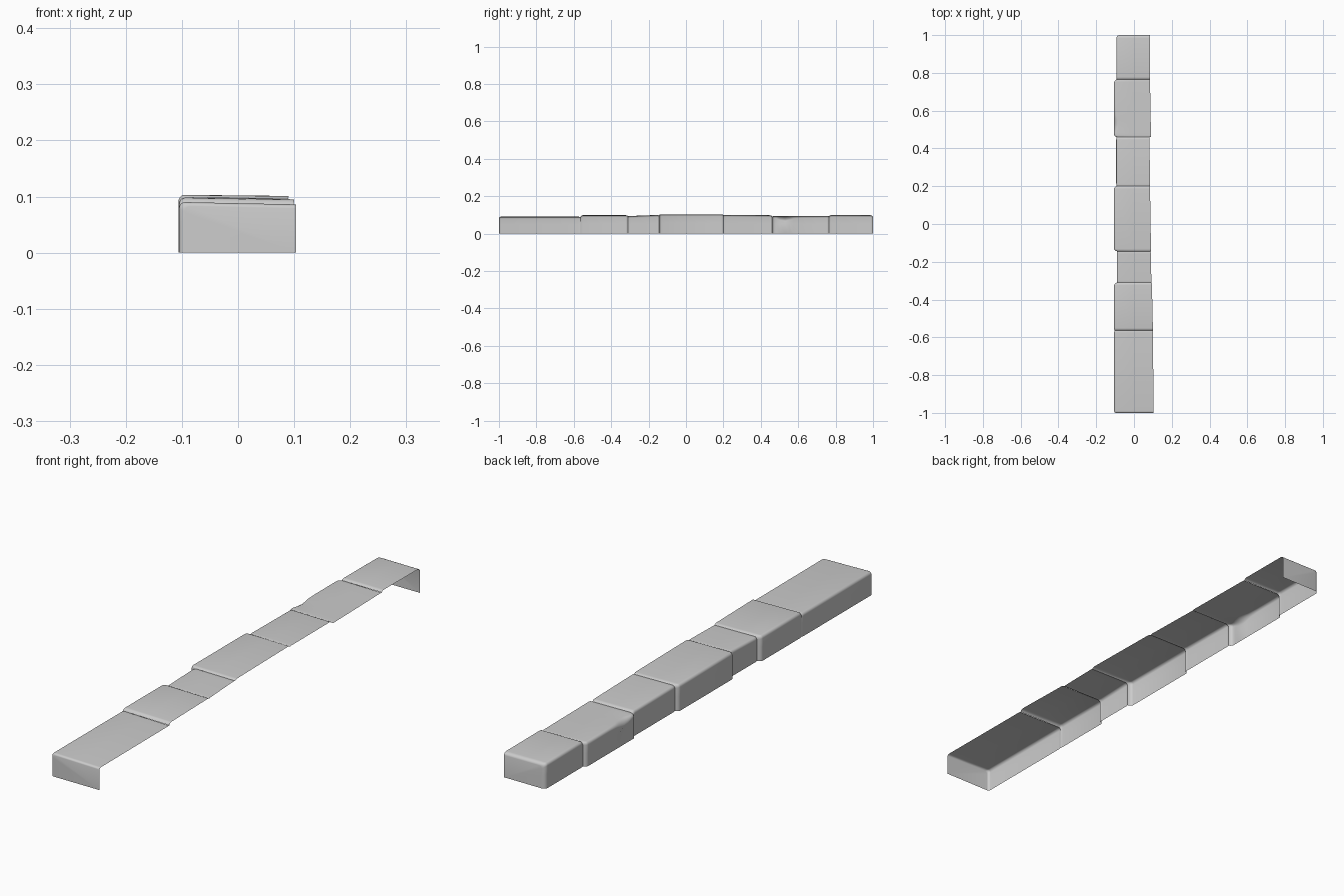
import bpy, bmesh, math

if "Cube" in bpy.data.objects:
    bpy.data.objects.remove(bpy.data.objects["Cube"])

# Each stone: y start, y end, left x, right x at start, right x at end, top z on left, start and end
STONES = [
    (-1.000, -0.565, -0.105, 0.103, 0.101, 0.090, 0.090),
    (-0.565, -0.310, -0.105, 0.100, 0.095, 0.098, 0.098),
    (-0.310, -0.145, -0.091, 0.092, 0.089, 0.094, 0.099),
    (-0.145, 0.200, -0.106, 0.090, 0.085, 0.103, 0.103),
    (0.200, 0.460, -0.094, 0.085, 0.082, 0.100, 0.098),
    (0.460, 0.765, -0.105, 0.090, 0.085, 0.093, 0.094),
    (0.765, 1.000, -0.093, 0.085, 0.085, 0.099, 0.098),
]
TILT = [0.004, 0.003, 0.002, 0.002, 0.002, 0.002, 0.001]  # drop of right edge


def section(y, xl, xr, z, tilt, r=0.011, dent=0.0):
    """Open profile: top right edge, rounded top left edge, down the left side."""
    pts = [(xr, y, z - tilt), ((xl + xr) / 2, y, z - tilt / 2)]
    for i in range(6):
        a = math.pi / 2 * (1 + i / 5)
        pts.append((xl + r + r * math.cos(a), y, z - r + r * math.sin(a)))
    pts.append((xl + dent, y, z * 0.55))
    pts.append((xl, y, 0))
    return pts


def stone(i):
    y0, y1, xl, a, b, z0, z1 = STONES[i]
    t = TILT[i]
    rows = []

    # Rounded end: blends to a neighbour or to an outer end face
    def end_rows(y, s, xr, z, nb, nz):
        if nb is None:
            R = 0.010 if s > 0 else 0.016
            steps = [(R * (1 - math.sin(k * math.pi / 8)), R * (1 - math.cos(k * math.pi / 8)))
                     for k in range(5)]
            # dist from end, inset; ordered from the end face inward
            return [section(y + s * d, xl + ins, xr, z - ins * 0.7, t)
                    for d, ins in reversed(steps)]
        dx = max(0, STONES[nb][2] - xl)
        dz = max(0, z - nz)
        dx, dz = dx + 0.002, dz + 0.0015
        return [section(y + s * d, xl + dx * f, xr - 0.001 * f, z - dz * f, t)
                for d, f in ((0, 1), (0.003, 0.5), (0.008, 0.12), (0.014, 0))]

    first, last = i == 0, i == len(STONES) - 1
    rows += end_rows(y0, 1, a, z0, None if first else i - 1, 0 if first else STONES[i - 1][6])[::-1][::-1]
    # Chipped left edge on the sixth stone
    if i == 5:
        for y, r, d in ((0.485, 0.013, 0.001), (0.505, 0.022, 0.006), (0.530, 0.026, 0.009),
                        (0.555, 0.020, 0.005), (0.575, 0.014, 0.001), (0.62, 0.011, 0)):
            f = (y - y0) / (y1 - y0)
            rows.append(section(y, xl, a + (b - a) * f, z0 + (z1 - z0) * f, t, r, d))
    rows += end_rows(y1, -1, b, z1, None if last else i + 1, 0 if last else STONES[i + 1][5])[::-1]

    # Skin the rows; right side and underside stay open
    bm = bmesh.new()
    grid = [[bm.verts.new(p) for p in row] for row in rows]
    for p, q in zip(grid, grid[1:]):
        for k in range(len(p) - 1):
            bm.faces.new((p[k], p[k + 1], q[k + 1], q[k]))
    # Outer end faces close the two ends of the row
    if first:
        bm.faces.new(grid[0][::-1] + [bm.verts.new((a, y0, 0))])
    if last:
        bm.faces.new(grid[-1] + [bm.verts.new((b, y1, 0))])
    bmesh.ops.recalc_face_normals(bm, faces=bm.faces)
    bm.normal_update()
    if max(bm.faces, key=lambda f: f.calc_center_median().z).normal.z < 0:
        bmesh.ops.reverse_faces(bm, faces=bm.faces)
    name = f"curb_stone_{i + 1}"
    me = bpy.data.meshes.new(name)
    bm.to_mesh(me)
    bm.free()
    ob = bpy.data.objects.new(name, me)
    bpy.context.collection.objects.link(ob)
    bpy.ops.object.select_all(action='DESELECT')
    ob.select_set(True)
    bpy.context.view_layer.objects.active = ob
    bpy.ops.object.shade_smooth_by_angle(angle=math.radians(40))


for n in range(len(STONES)):
    stone(n)
